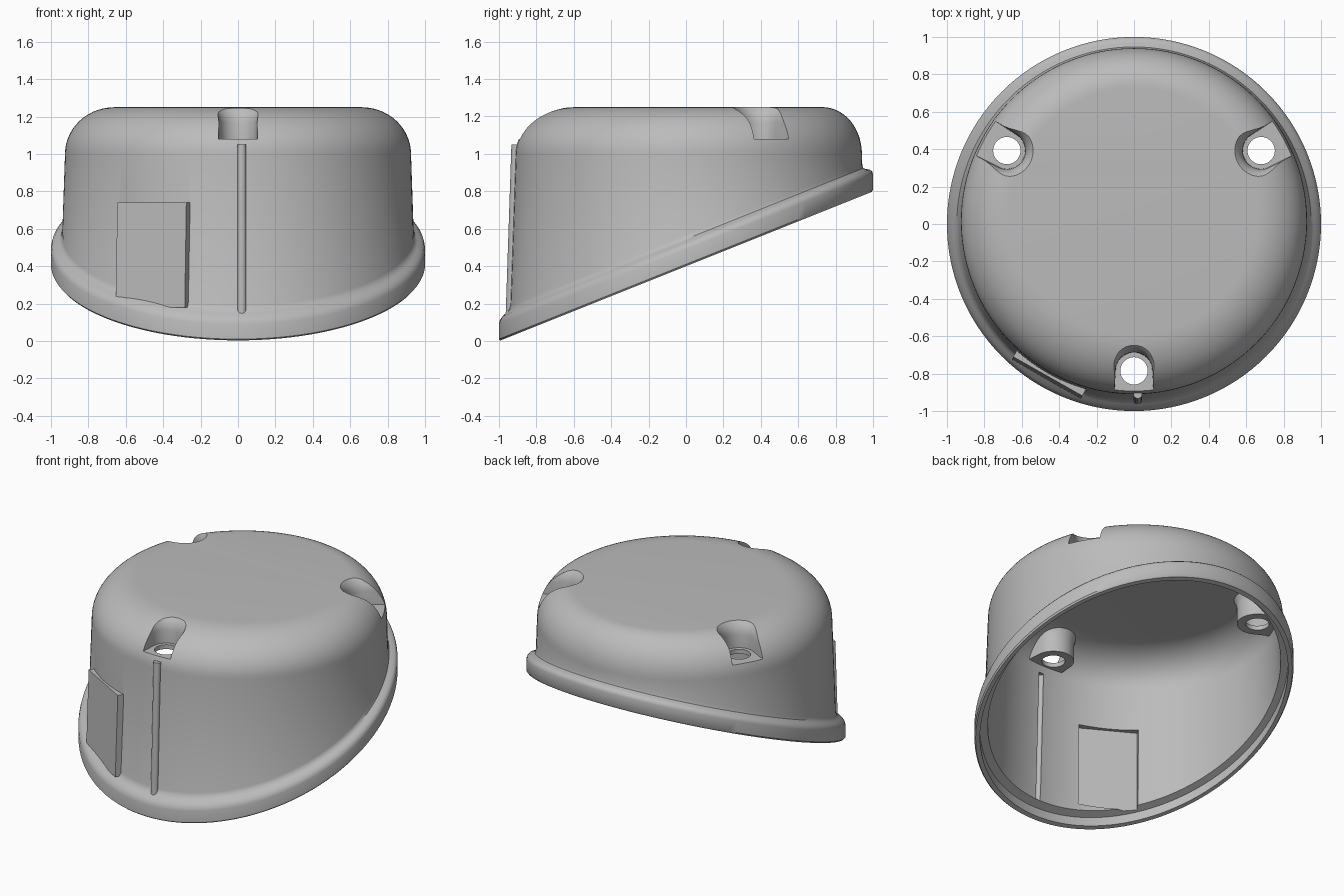
import bpy, bmesh
from math import sin, cos, pi, radians
from mathutils import Matrix, Vector

cube = bpy.data.objects.get("Cube")
if cube:
    bpy.data.objects.remove(cube, do_unlink=True)

SLOPE = 0.4      # tilt of the open base
SEGMENTS = 128

grey = bpy.data.materials.new("plain grey")
grey.use_nodes = True
grey.diffuse_color = (0.5, 0.5, 0.5, 1)
for node in grey.node_tree.nodes:
    if node.type == 'BSDF_PRINCIPLED':
        node.inputs["Base Color"].default_value = grey.diffuse_color


def loft(name, rings, matrix=Matrix()):
    """Closed solid through rings of equal point count."""
    bm = bmesh.new()
    loops = [[bm.verts.new(matrix @ Vector(p)) for p in ring] for ring in rings]
    n = len(loops[0])
    for a, b in zip(loops, loops[1:]):
        for i in range(n):
            j = (i + 1) % n
            bm.faces.new((a[i], a[j], b[j], b[i]))
    bm.faces.new(loops[0])
    bm.faces.new(loops[-1])
    bmesh.ops.recalc_face_normals(bm, faces=bm.faces)
    mesh = bpy.data.meshes.new(name)
    bm.to_mesh(mesh)
    bm.free()
    mesh.materials.append(grey)
    ob = bpy.data.objects.new(name, mesh)
    bpy.context.collection.objects.link(ob)
    return ob


def combine(target, tool, operation):
    """Apply a boolean and discard the tool."""
    mod = target.modifiers.new("combine", 'BOOLEAN')
    mod.operation = operation
    mod.solver = 'EXACT'
    mod.object = tool
    bpy.context.view_layer.objects.active = target
    bpy.ops.object.modifier_apply(modifier=mod.name)
    bpy.data.objects.remove(tool, do_unlink=True)


def circle(r, z, cy=0.0, slope=0.0, cx=0.0, n=SEGMENTS):
    """Ring lying on a plane that may tilt along y."""
    pts = []
    for i in range(n):
        a = 2 * pi * i / n
        y = cy + r * sin(a)
        pts.append((cx + r * cos(a), y, z + slope * y))
    return pts


def base_ring(r, height, cy=0.0):
    return circle(r, SLOPE + height, cy, SLOPE)


def dome(inset):
    """Wall and rounded top, offset inwards by inset."""
    rings = [base_ring(0.94 - inset, 0.165, 0.002)]
    for i in range(15):
        a = pi / 2 * i / 14
        rings.append(circle(0.66 + (0.265 - inset) * cos(a),
                            1.0 + (0.25 - inset) * sin(a),
                            0.07 - 0.055 * cos(a)))
    return rings


def slot(r, z, flare=0.02):
    """U outline opening outwards along local x."""
    arc = [(r * cos(a), r * sin(a), z)
           for a in (pi / 2 + pi * i / 20 for i in range(21))]
    return arc + [(0.35, -r - flare, z), (0.35, r + flare, z)]


def pocket(name, grow, turn):
    profile = [(0.098, 1.08 - grow), (0.1, 1.17), (0.107, 1.2),
               (0.122, 1.23), (0.15, 1.26), (0.15, 1.4)]
    return loft(name, [slot(r + grow, z) for r, z in profile], turn)


def pad(name, half, bottom, top, inset):
    """Flat panel on the front right of the wall."""
    turn = Matrix.Rotation(radians(-119.5), 4, 'Z')
    rings = []
    for z, d in ((bottom, 0.953), (top, 0.936)):
        d -= inset
        rings.append([(0.8, -half, z), (d, -half, z), (d, half, z), (0.8, half, z)])
    return loft(name, rings, turn)


def rib(name, r, bottom, top, inset):
    """Upright rib running up to the front screw seat."""
    return loft(name, [circle(r, bottom, inset - 0.94, cx=0.02, n=20),
                       circle(r, top, inset - 0.909, cx=0.02, n=20)])


# Outer body with its flanged rim
cover = loft("cover_shell", [base_ring(0.992, 0.0), base_ring(1.0, 0.01),
                             base_ring(1.0, 0.09), base_ring(0.995, 0.108),
                             base_ring(0.982, 0.124), base_ring(0.962, 0.134),
                             base_ring(0.947, 0.145)] + dome(0))
combine(cover, pad("panel", 0.212, 0.18, 0.74, 0), 'UNION')
combine(cover, rib("rib", 0.024, 0.13, 1.05, 0), 'UNION')

# Hollow inside, following the outer shapes
cavity = loft("cavity", [base_ring(0.965, -0.05), base_ring(0.965, 0.06),
                         base_ring(0.918, 0.066, 0.002)] + dome(0.03))
combine(cavity, pad("panel_hollow", 0.19, 0.16, 0.72, 0.022), 'UNION')
combine(cavity, rib("rib_hollow", 0.02, 0.1, 1.0, 0.022), 'UNION')

# Screw pockets with bosses inside
turns = []
for angle in (-90, 30, 150):
    turns.append(Matrix.Rotation(radians(angle), 4, 'Z') @ Matrix.Translation((0.785, 0, 0)))
for turn in turns:
    combine(cover, pocket("pocket", 0, turn), 'DIFFERENCE')
    combine(cavity, pocket("boss", 0.03, turn), 'DIFFERENCE')
combine(cover, cavity, 'DIFFERENCE')

# Through holes in the pocket floors
for turn in turns:
    hole = loft("hole", [circle(0.073, z, n=40) for z in (1.0, 1.15)], turn)
    combine(cover, hole, 'DIFFERENCE')

bpy.ops.object.select_all(action='DESELECT')
cover.select_set(True)
bpy.context.view_layer.objects.active = cover
bpy.ops.object.shade_smooth_by_angle(angle=radians(35))
